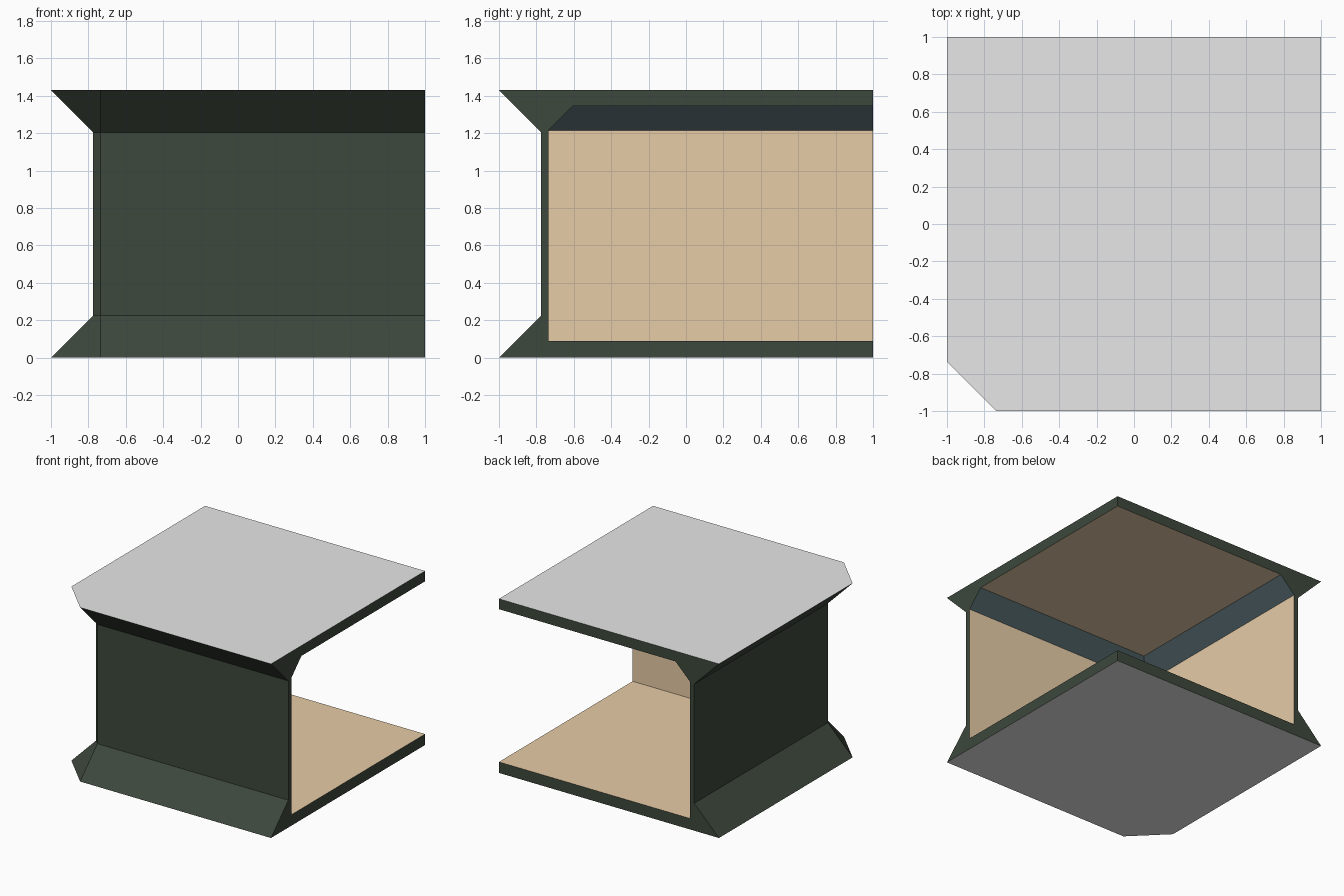
import bpy, bmesh

if "Cube" in bpy.data.objects:
    bpy.data.objects.remove(bpy.data.objects["Cube"])

def srgb(r, g, b):
    f = lambda c: (c / 255 / 12.92) if c <= 10 else ((c / 255 + 0.055) / 1.055) ** 2.4
    return (f(r), f(g), f(b), 1)

COLOURS = [("dark_green", (61, 72, 60)), ("light_grey", (231, 231, 231)),
           ("tan", (231, 204, 167)), ("slate_blue_trim", (83, 103, 109))]
GREEN, GREY, TAN, BLUE = range(4)

# wall sections: (distance out from centre, height)
OUTER = [(1, 0), (0.775, 0.225), (0.775, 1.205), (1, 1.43)]
INNER = [(0.735, 0.09), (0.735, 1.215), (0.605, 1.345)]
CUT = 0.735  # where the outside corner bevel starts

def outer_path(d, z):
    return [(1, -d, z), (-CUT, -d, z), (-d, -CUT, z), (-d, 1, z)]

def inner_path(d, z):
    return [(1, -d, z), (-d, -d, z), (-d, 1, z)]

bm = bmesh.new()

def face(points, mat):
    f = bm.faces.new([bm.verts.new(p) for p in points])
    f.material_index = mat

def loft(rings, mats):
    for a, b, m in zip(rings, rings[1:], mats):
        for i in range(len(a) - 1):
            face([a[i], a[i + 1], b[i + 1], b[i]], m)

# outside flared walls, inside walls with sloped ceiling trim
outer = [outer_path(*p) for p in OUTER]
inner = [inner_path(*p) for p in INNER]
loft(outer, [GREEN] * 3)
loft(inner, [TAN, BLUE])

# underside, roof, floor and ceiling
for ring, mat in ((outer[0], GREY), (outer[-1], GREY), (inner[0], TAN), (inner[-1], TAN)):
    face(ring + [(1, 1, ring[0][2])], mat)

# C-shaped cut ends on the right and back
for k in (0, -1):
    face([r[k] for r in outer] + [(1, 1, 1.43), (1, 1, 1.345)]
         + [r[k] for r in reversed(inner)] + [(1, 1, 0.09), (1, 1, 0)], GREEN)

bmesh.ops.remove_doubles(bm, verts=bm.verts, dist=1e-4)
bmesh.ops.recalc_face_normals(bm, faces=bm.faces)

mesh = bpy.data.meshes.new("corner_wall_module")
for name, rgb in COLOURS:
    mat = bpy.data.materials.new(name)
    mat.diffuse_color = srgb(*rgb)
    mat.use_nodes = True
    mat.node_tree.nodes["Principled BSDF"].inputs["Base Color"].default_value = mat.diffuse_color
    mesh.materials.append(mat)
bm.to_mesh(mesh)
bm.free()
bpy.context.collection.objects.link(bpy.data.objects.new("corner_wall_module", mesh))
